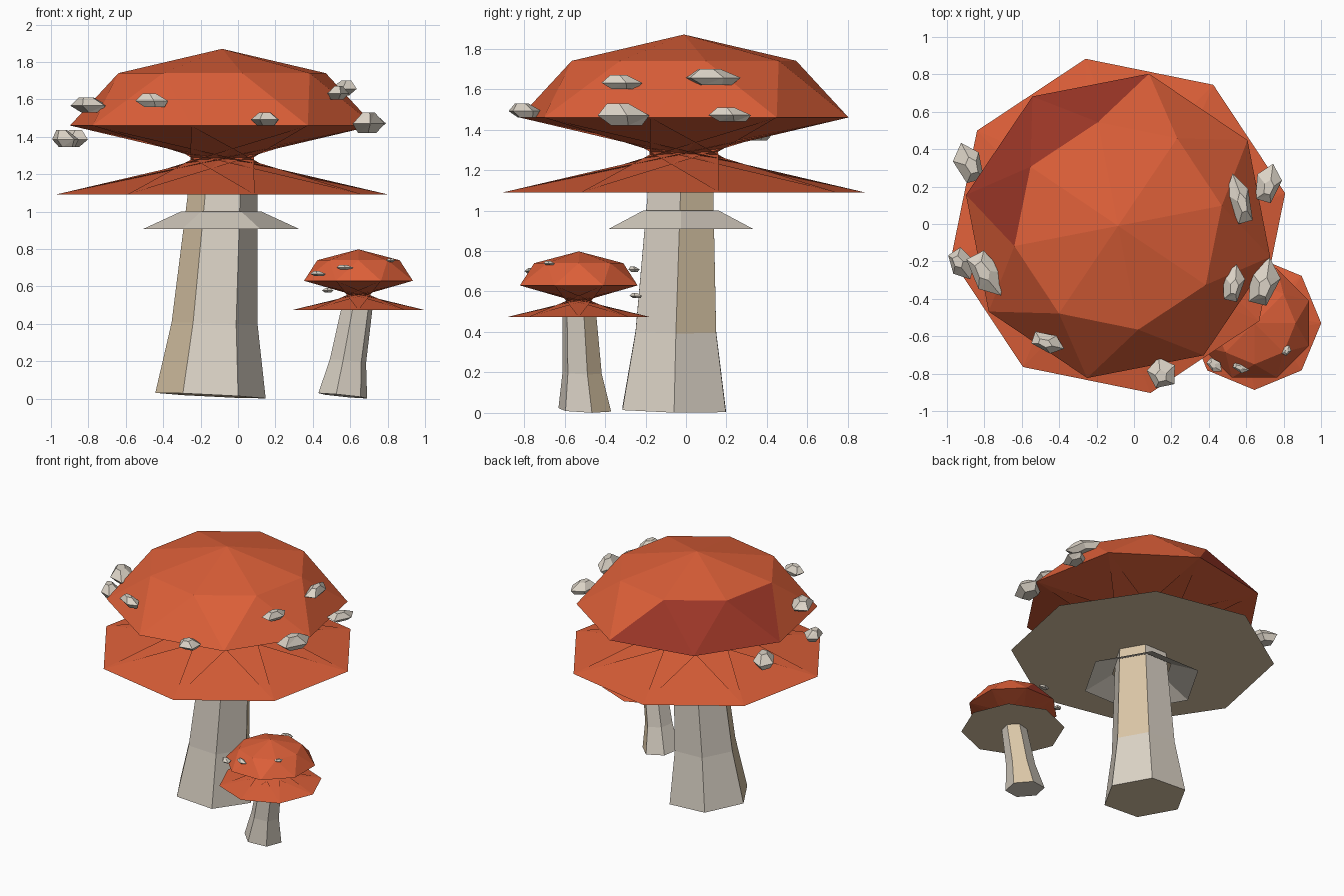
import bpy, bmesh, math, random
from mathutils import Vector, Matrix

if "Cube" in bpy.data.objects:
    bpy.data.objects.remove(bpy.data.objects["Cube"])

random.seed(4)


def material(name, rgb):
    m = bpy.data.materials.new(name)
    m.diffuse_color = (*rgb, 1)
    m.use_nodes = True
    m.node_tree.nodes["Principled BSDF"].inputs["Base Color"].default_value = m.diffuse_color
    return m


RED = material("cap red", (0.72, 0.115, 0.04))
DARK = material("dark red", (0.33, 0.037, 0.02))
CREAM = material("cream", (0.71, 0.65, 0.565))
TAN = material("tan", (0.70, 0.565, 0.385))


def finish(bm, name, mats):
    bmesh.ops.recalc_face_normals(bm, faces=bm.faces[:])
    me = bpy.data.meshes.new(name)
    bm.to_mesh(me)
    bm.free()
    for m in mats:
        me.materials.append(m)
    ob = bpy.data.objects.new(name, me)
    bpy.context.collection.objects.link(ob)
    return ob


def ring(bm, n, c, r, z, start, tilt=0):
    out = []
    for i in range(n):
        a = math.radians(start + 360 * i / n)
        dx, dy = r * math.cos(a), r * math.sin(a)
        out.append(bm.verts.new((c[0] + dx, c[1] + dy, z - tilt * dx - tilt * 0.4 * dy)))
    return out


def stem(name, rings, start, tan_sides, tan_base):
    """Six-sided leaning stem; tan_sides holds (level, side) pairs."""
    bm = bmesh.new()
    rs = [ring(bm, 6, c, r, z, start, t) for c, r, z, t in rings]
    for lv in range(len(rs) - 1):
        for i in range(6):
            j = (i + 1) % 6
            f = bm.faces.new((rs[lv][i], rs[lv][j], rs[lv + 1][j], rs[lv + 1][i]))
            f.material_index = int((lv, i) in tan_sides)
    bm.faces.new(rs[0]).material_index = int(tan_base)
    bm.faces.new(rs[-1])
    return finish(bm, name, [CREAM, TAN])


def cap(name, c, apex, top, rim, skirt, start):
    """Faceted dome, then a half-turn twist down to the skirt, closed by a flat base."""
    bm = bmesh.new()
    a = bm.verts.new((c[0], c[1], apex))
    t = ring(bm, 8, c, *top, start)
    u = ring(bm, 8, c, *rim, start + 22.5)
    s = ring(bm, 8, c, *skirt, start)
    for i in range(8):
        j = (i + 1) % 8
        bm.faces.new((a, t[i], t[j]))
        f = bm.faces.new((t[i], u[i], t[j]))
        g = bm.faces.new((u[i], u[j], t[j]))
        # darker patch on the back left
        f.material_index = int(i in (2, 3))
        g.material_index = int(i in (1, 2))
        # crossing faces that form the pinched waist
        k, l = (i + 4) % 8, (i + 5) % 8
        bm.faces.new((u[i], s[k], s[l]))
        bm.faces.new((u[i], s[l], u[j]))
    bm.faces.new(s).material_index = 2
    return finish(bm, name, [RED, DARK, TAN])


def wart(name, x, y, z, length, width, height, angle):
    """Flat angular chip, long along the given direction."""
    bm = bmesh.new()
    n = 5
    lo, mid, hi = [], [], []
    for lst, r, h, off in ((lo, 0.6, -0.5, 0.1), (mid, 1.0, -0.05, 0), (hi, 0.4, 0.5, -0.15)):
        for i in range(n):
            a = 2 * math.pi * i / n
            k = r * random.uniform(0.92, 1.05)
            lst.append(bm.verts.new(((k * math.cos(a) + off) * length / 2,
                                     (k * math.sin(a) + off) * width / 2, h * height)))
    for p, q in ((lo, mid), (mid, hi)):
        for i in range(n):
            j = (i + 1) % n
            bm.faces.new((p[i], p[j], q[j]))
            bm.faces.new((p[i], q[j], q[i]))
    bm.faces.new(lo)
    bm.faces.new(hi)
    bm.transform(Matrix.Translation((x, y, z)) @ Matrix.Rotation(math.radians(angle), 4, 'Z'))
    return finish(bm, name, [CREAM])


# large mushroom
stem("large_stem", [((-0.147, -0.059), 0.295, 0.016, 0.05), ((-0.125, -0.05), 0.23, 0.40, 0.03),
                    ((-0.08, -0.026), 0.185, 1.12, 0)], 0, {(0, 3), (1, 3), (1, 0)}, True)
cap("large_cap", (-0.085, -0.01), 1.87, (0.565, 1.74), (0.83, 1.46), (0.91, 1.09), 11)

# open collar around the large stem
bm = bmesh.new()
low = ring(bm, 6, (-0.09, -0.025), 0.415, 0.908, 0)
high = ring(bm, 6, (-0.09, -0.025), 0.215, 1.0, 0)
for i in range(6):
    j = (i + 1) % 6
    bm.faces.new((low[i], low[j], high[j], high[i]))
finish(bm, "stem_collar", [CREAM])

# small mushroom
stem("small_stem", [((0.56, -0.50), 0.135, 0.015, 0.1), ((0.588, -0.513), 0.10, 0.20, 0.1),
                    ((0.637, -0.527), 0.086, 0.49, 0)], 15, {(0, 0), (1, 0)}, False)
cap("small_cap", (0.644, -0.53), 0.798, (0.22, 0.74), (0.315, 0.63), (0.357, 0.473), 0)

# warts: x, y, z, length, width, height, direction
WARTS = [
    (0.565, 0.13, 1.66, 0.30, 0.13, 0.08, 105),
    (0.715, 0.215, 1.475, 0.23, 0.14, 0.07, 75),
    (0.53, -0.32, 1.635, 0.22, 0.12, 0.07, 80),
    (0.69, -0.315, 1.475, 0.29, 0.17, 0.11, 75),
    (0.15, -0.795, 1.495, 0.17, 0.18, 0.07, 30),
    (-0.46, -0.635, 1.595, 0.20, 0.11, 0.07, -20),
    (-0.785, -0.265, 1.57, 0.30, 0.18, 0.08, -58),
    (-0.885, 0.325, 1.39, 0.25, 0.16, 0.09, 110),
    (-0.925, -0.21, 1.39, 0.19, 0.14, 0.09, -60),
    (0.43, -0.755, 0.668, 0.10, 0.065, 0.026, -40),
    (0.57, -0.765, 0.702, 0.10, 0.06, 0.026, -20),
    (0.815, -0.675, 0.74, 0.065, 0.05, 0.02, 60),
    (0.59, -0.26, 0.71, 0.10, 0.06, 0.026, 10),
    (0.483, -0.245, 0.58, 0.075, 0.06, 0.024, 50),
]
for i, w in enumerate(WARTS):
    wart(f"wart_{i + 1}", *w)
